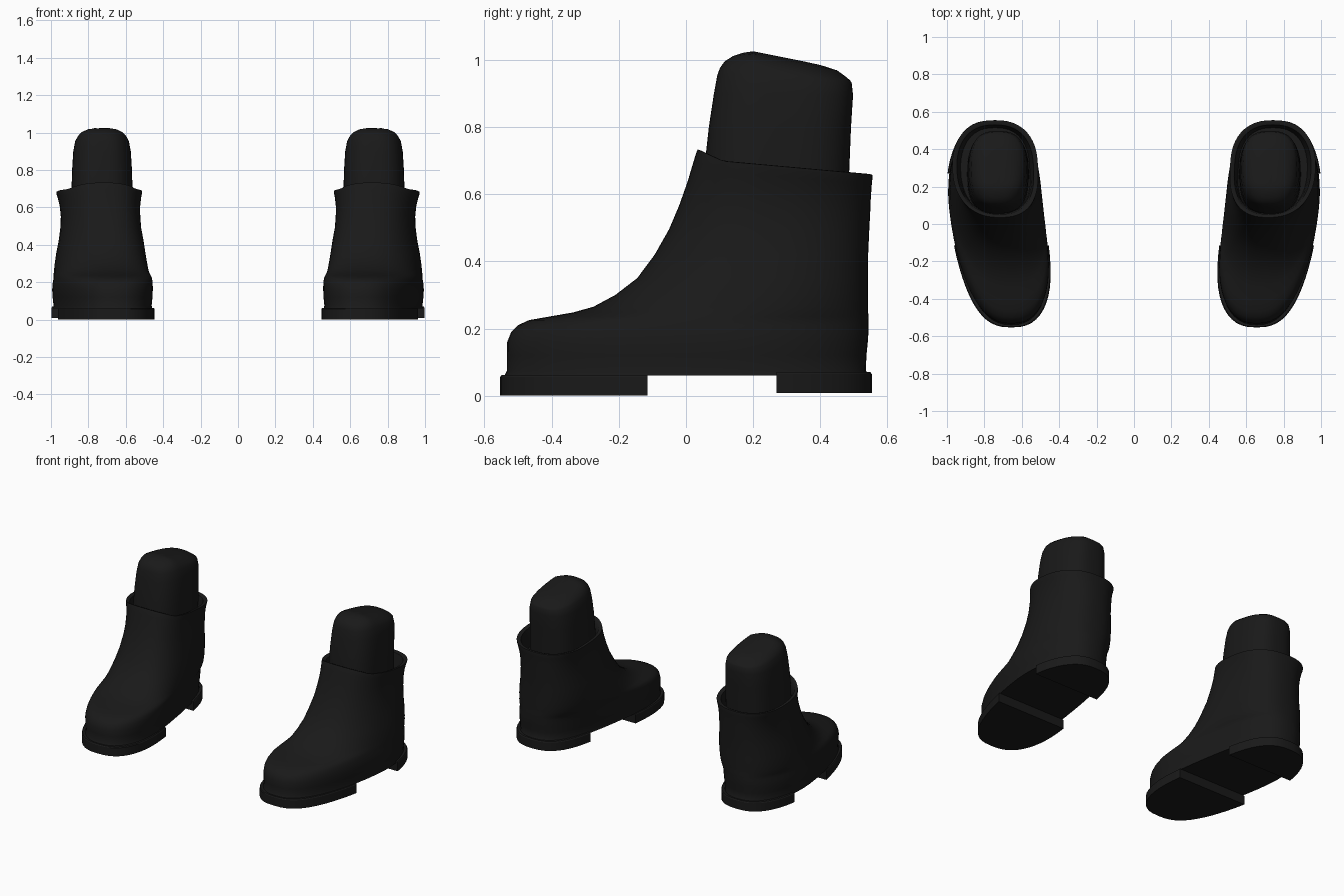
import bpy, bmesh, math

black = bpy.data.materials.new("black_leather")
black.diffuse_color = (0.01, 0.01, 0.01, 1)
N = 56


def centre_x(y):
    # gently curved centre line of the foot
    t = min(1, max(0, (y + 0.6) / 0.95))
    return 0.655 + 0.105 * t * t * (3 - 2 * t)


def rim_slope(y):
    # the opening drops to the back and peaks at the front
    return -0.09 * (y - 0.3) + 0.028 * max(0, min(1, (0.11 - y) / 0.075))


def power(v, p):
    return math.copysign(abs(v) ** p, v)


def ring(z, yf, yb, hw, dx=0, tilt=0, n=2.4, straight=None, slope=rim_slope):
    yc, ry, pts = (yf + yb) / 2, (yb - yf) / 2, []
    for i in range(N):
        a = 2 * math.pi * i / N
        y = yc - ry * power(math.cos(a), 2 / n)
        cx = straight if straight else centre_x(y) + dx
        pts.append((cx + hw * power(math.sin(a), 2 / n), y, z + tilt * slope(y)))
    return pts


def loft(name, rings, angle=40):
    bm = bmesh.new()
    loops = [[bm.verts.new(p) for p in r] for r in rings]
    for a, b in zip(loops, loops[1:]):
        for i in range(len(a)):
            j = (i + 1) % len(a)
            bm.faces.new((a[i], a[j], b[j], b[i]))
    bm.faces.new(loops[0][::-1])
    bm.faces.new(loops[-1])
    bmesh.ops.recalc_face_normals(bm, faces=bm.faces)
    me = bpy.data.meshes.new(name)
    bm.to_mesh(me)
    bm.free()
    ob = bpy.data.objects.new(name, me)
    bpy.context.collection.objects.link(ob)
    me.materials.append(black)
    # second boot of the pair
    ob.modifiers.new("pair", 'MIRROR').use_mirror_merge = False
    bpy.context.view_layer.objects.active = ob
    ob.select_set(True)
    bpy.ops.object.shade_smooth_by_angle(angle=math.radians(angle))
    ob.select_set(False)
    return ob


# Boot upper: z, front y, back y, half width, x shift, rim tilt
upper = [
    (0.06, -0.54, 0.545, 0.246, 0, 0),
    (0.075, -0.533, 0.535, 0.243, 0, 0),
    (0.12, -0.533, 0.537, 0.248, 0, 0),
    (0.16, -0.532, 0.541, 0.25, 0, 0),
    (0.19, -0.52, 0.543, 0.249, -0.002, 0),
    (0.21, -0.50, 0.543, 0.247, -0.004, 0),
    (0.225, -0.467, 0.543, 0.246, -0.006, 0),
    (0.235, -0.41, 0.543, 0.246, -0.008, 0),
    (0.248, -0.335, 0.542, 0.245, -0.01, 0),
    (0.265, -0.275, 0.542, 0.244, -0.012, 0),
    (0.30, -0.21, 0.542, 0.241, -0.015, 0),
    (0.35, -0.145, 0.542, 0.235, -0.018, 0),
    (0.42, -0.093, 0.542, 0.224, -0.022, 0),
    (0.49, -0.05, 0.545, 0.214, -0.022, 0.1),
    (0.55, -0.02, 0.548, 0.211, -0.022, 0.3),
    (0.605, 0.005, 0.55, 0.214, -0.02, 0.6),
    (0.65, 0.022, 0.553, 0.222, -0.018, 0.85),
    (0.672, 0.031, 0.555, 0.228, -0.017, 1),
    (0.681, 0.035, 0.554, 0.229, -0.017, 1),
    (0.682, 0.042, 0.545, 0.221, -0.017, 1),
    (0.675, 0.052, 0.53, 0.205, -0.017, 1),
    (0.63, 0.058, 0.522, 0.195, -0.017, 0.8),
    (0.56, 0.05, 0.515, 0.185, -0.017, 0),
]
loft("boot_upper", [ring(*r) for r in upper], 50)


# Rounded leg filling the opening, top sloping to the back
def top_slope(y):
    return -0.2 * (y - 0.2) if y > 0.2 else -0.12 * (0.2 - y)


leg = [
    (0.54, 0.05, 0.48, 0.165, 0), (0.70, 0.057, 0.487, 0.163, 0),
    (0.80, 0.068, 0.491, 0.16, 0), (0.90, 0.083, 0.497, 0.154, 0.1),
    (0.96, 0.093, 0.493, 0.144, 0.5), (0.985, 0.101, 0.488, 0.132, 0.8),
    (1.005, 0.115, 0.474, 0.113, 1), (1.018, 0.14, 0.45, 0.085, 1),
    (1.024, 0.17, 0.40, 0.05, 1), (1.025, 0.20, 0.34, 0.015, 1),
]
loft("leg", [ring(z, f, b, w, 0, t, 2.7, 0.727, top_slope)
             for z, f, b, w, t in leg], 50)


# Sole parts: the foot outline cut straight at the arch
def sole_part(name, y0, y1, z0, z1):
    def layer(z, grow):
        pts = ring(z, -0.553 - grow, 0.553 + grow, 0.255 + grow, n=2.6)
        keep = [p for p in pts if y0 < p[1] < y1]
        cut = y1 if y0 < -0.5 else y0
        s = max(0, 1 - (abs(cut) / 0.553) ** 2.6) ** (1 / 2.6)
        h = (0.255 + grow) * s
        ends = [(centre_x(cut) + k * h, cut, z) for k in (-1, 1)]
        cy = (y0 + y1) / 2
        cx = centre_x(cy)
        return sorted(keep + ends, key=lambda p: math.atan2(p[1] - cy, p[0] - cx))
    loft(name, [layer(z0, 0), layer(z1 - 0.006, 0), layer(z1, -0.004)], 30)


sole_part("front_sole", -0.6, -0.115, 0.0, 0.062)
sole_part("heel", 0.27, 0.6, 0.008, 0.07)
